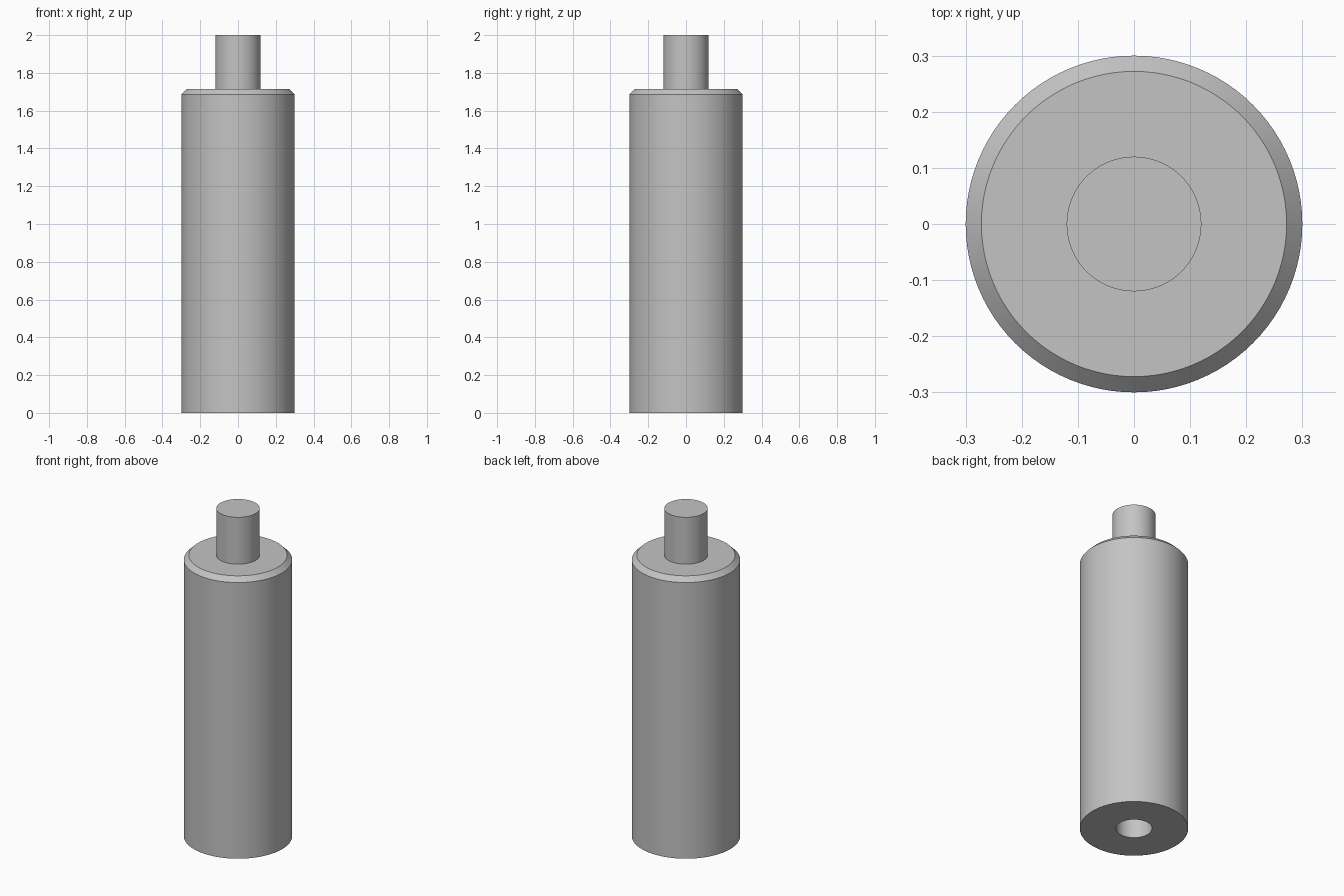
import bpy
import bmesh
import math

cube = bpy.data.objects.get("Cube")
if cube:
    bpy.data.objects.remove(cube, do_unlink=True)

SEGMENTS = 96

steel = bpy.data.materials.new("grey_metal")
steel.use_nodes = True
GREY = (0.55, 0.55, 0.55, 1.0)
steel.diffuse_color = GREY
steel.node_tree.nodes["Principled BSDF"].inputs["Base Color"].default_value = GREY


def lathe(name, profile):
    """Spin a (radius, height) profile around the z axis."""
    bm = bmesh.new()
    verts = [bm.verts.new((r, 0, z)) for r, z in profile]
    edges = [bm.edges.new(pair) for pair in zip(verts, verts[1:])]
    bmesh.ops.spin(bm, geom=verts + edges, cent=(0, 0, 0), axis=(0, 0, 1),
                   angle=2 * math.pi, steps=SEGMENTS, use_duplicate=False)
    bmesh.ops.remove_doubles(bm, verts=bm.verts, dist=0.0001)
    bmesh.ops.recalc_face_normals(bm, faces=bm.faces)
    mesh = bpy.data.meshes.new(name)
    bm.to_mesh(mesh)
    bm.free()
    mesh.materials.append(steel)
    obj = bpy.data.objects.new(name, mesh)
    bpy.context.collection.objects.link(obj)
    bpy.ops.object.select_all(action="DESELECT")
    obj.select_set(True)
    bpy.context.view_layer.objects.active = obj
    bpy.ops.object.shade_smooth_by_angle(angle=math.radians(30))
    return obj


# Spacer: blind bore, wide body, chamfered shoulder and top stud
BODY_R, BORE_R, STUD_R = 0.3, 0.1, 0.12
SHOULDER_Z, BORE_DEPTH, CHAMFER = 1.714, 0.5, 0.028
lathe("spacer_body", [
    (0, BORE_DEPTH),
    (BORE_R, BORE_DEPTH),
    (BORE_R, 0),
    (BODY_R, 0),
    (BODY_R, SHOULDER_Z - CHAMFER),
    (BODY_R - CHAMFER, SHOULDER_Z),
    (STUD_R, SHOULDER_Z),
    (STUD_R, 2),
    (0, 2),
])
